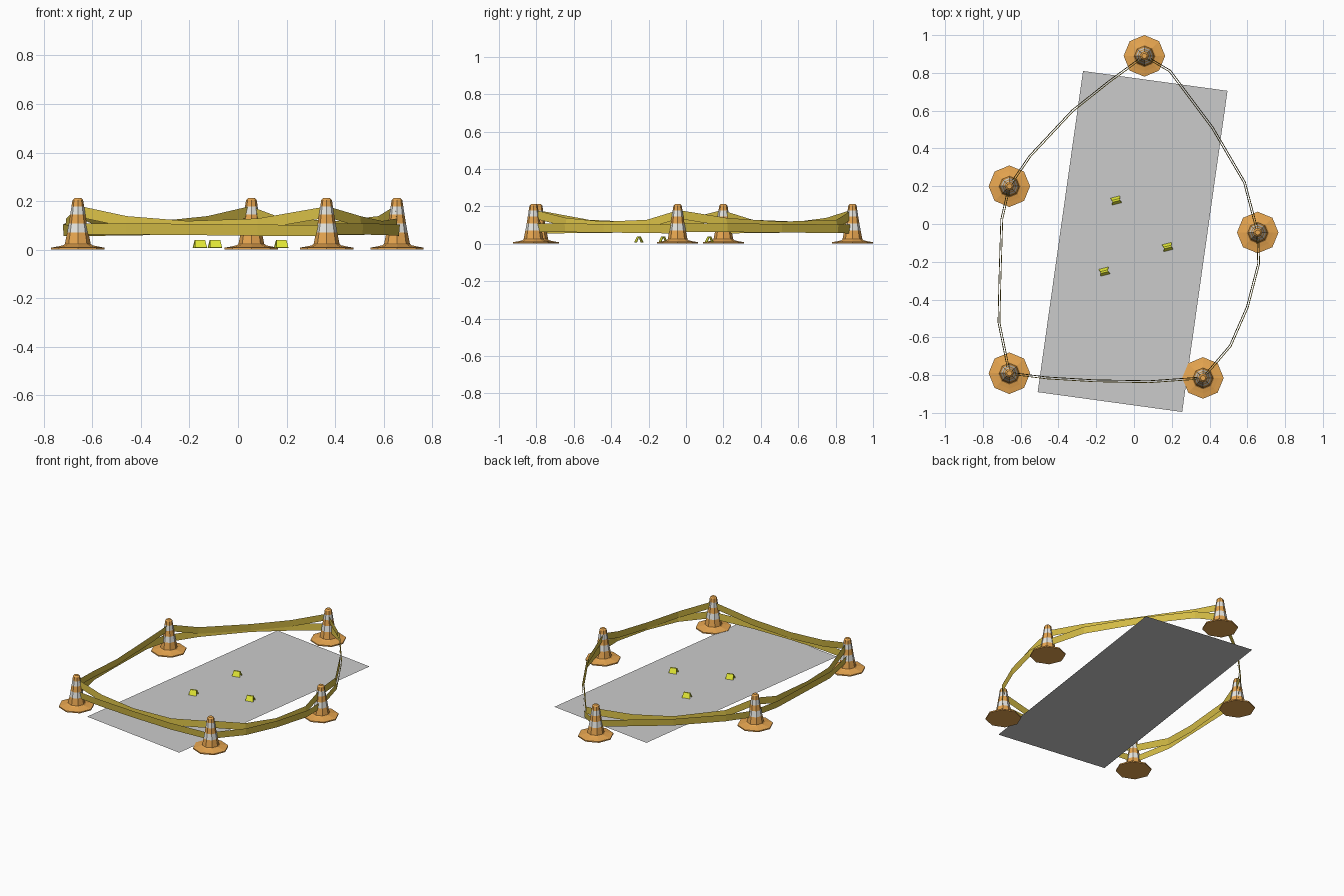
import bpy, bmesh, math
from mathutils import Vector, Matrix

if "Cube" in bpy.data.objects:
    bpy.data.objects.remove(bpy.data.objects["Cube"])


def material(name, rgb):
    m = bpy.data.materials.new(name)
    m.diffuse_color = (*rgb, 1)
    m.use_nodes = True
    m.node_tree.nodes["Principled BSDF"].inputs["Base Color"].default_value = m.diffuse_color
    return m


ORANGE = material("orange", (0.80, 0.38, 0.08))
WHITE = material("white", (0.80, 0.80, 0.76))
TAPE = material("tape_yellow", (0.66, 0.50, 0.06))
YELLOW = material("marker_yellow", (0.82, 0.86, 0.04))


def finish(name, bm, mats=()):
    me = bpy.data.meshes.new(name)
    bm.to_mesh(me)
    bm.free()
    for m in mats:
        me.materials.append(m)
    ob = bpy.data.objects.new(name, me)
    bpy.context.collection.objects.link(ob)
    return ob


# Traffic cone: eight-sided lathe (radius, height, material of the band above)
PROFILE = [(0.110, 0.0, 0), (0.110, 0.008, 0), (0.082, 0.013, 0), (0.060, 0.018, 0),
           (0.053, 0.024, 0), (0.044, 0.070, 1), (0.037, 0.108, 0),
           (0.031, 0.145, 1), (0.026, 0.178, 0), (0.022, 0.204, 0), (0.014, 0.212, 0)]


def cone(name, x, y):
    bm = bmesh.new()
    rings = []
    for r, z, _ in PROFILE:
        rings.append([bm.verts.new((x + r * math.cos(i * math.pi / 4),
                                    y + r * math.sin(i * math.pi / 4), z)) for i in range(8)])
    for k in range(len(rings) - 1):
        a, b = rings[k], rings[k + 1]
        for i in range(8):
            j = (i + 1) % 8
            f = bm.faces.new((a[i], a[j], b[j], b[i]))
            f.material_index = PROFILE[k][2]
    bm.faces.new(rings[0][::-1])
    bm.faces.new(rings[-1])
    finish(name, bm, (ORANGE, WHITE))


# Tape: vertical strip, points are (x, y, z centre)
def ribbon(name, pts, width, offset, tilt):
    bm = bmesh.new()
    prev = None
    for i, p in enumerate(pts):
        a, b = Vector(pts[max(i - 1, 0)]), Vector(pts[min(i + 1, len(pts) - 1)])
        d = b - a
        out = Vector((-d.y, d.x, 0)).normalized()
        c = Vector(p) + out * offset
        half = Vector((0, 0, width / 2)) + out * tilt
        pair = (bm.verts.new(c - half), bm.verts.new(c + half))
        if prev:
            bm.faces.new((prev[0], pair[0], pair[1], prev[1]))
        prev = pair
    finish(name, bm, (TAPE,))


# Cones in ring order, each followed by the tape's path to the next cone
SPANS = [((-0.66, 0.20), [(-0.70, 0.025), (-0.71, -0.30), (-0.715, -0.52)]),
         ((-0.66, -0.79), [(-0.46, -0.815), (-0.21, -0.83), (0.08, -0.835)]),
         ((0.365, -0.815), [(0.51, -0.645), (0.60, -0.44), (0.66, -0.21)]),
         ((0.655, -0.045), [(0.585, 0.22), (0.415, 0.51), (0.19, 0.81)]),
         ((0.055, 0.89), [(-0.13, 0.755), (-0.325, 0.60), (-0.55, 0.36)])]
UPPER = (0.158, 0.115, 0.095, 0.105, 0.155)
LOWER = (0.085, 0.085, 0.083, 0.080, 0.078)
for n, (start, mid) in enumerate(SPANS):
    cone(f"traffic_cone_{n + 1}", *start)
    path = [start, *mid, SPANS[(n + 1) % 5][0]]
    ribbon(f"upper_tape_{n + 1}", [(x, y, z) for (x, y), z in zip(path, UPPER)], 0.046, 0.005, 0.002)
    ribbon(f"lower_tape_{n + 1}", [(x, y, z) for (x, y), z in zip(path, LOWER)], 0.046, -0.005, -0.002)

# Ground sheet
bm = bmesh.new()
bm.faces.new([bm.verts.new((x, y, 0.006)) for x, y in
              ((-0.51, -0.89), (0.255, -0.995), (0.495, 0.705), (-0.27, 0.81))])
finish("ground_sheet", bm)


# Folded tent markers: two leaning panels joined by a narrow flat top
def marker(name, x, y):
    bm = bmesh.new()
    rows = [[bm.verts.new((sx * hx, v, z)) for sx in (-1, 1)]
            for hx, v, z in ((0.026, -0.019, 0.0), (0.021, -0.005, 0.032),
                             (0.021, 0.005, 0.032), (0.026, 0.019, 0.0))]
    for a, b in zip(rows, rows[1:]):
        bm.faces.new((a[0], a[1], b[1], b[0]))
    bm.transform(Matrix.Translation((x, y, 0.008)) @ Matrix.Rotation(math.radians(14), 4, 'Z'))
    ob = finish(name, bm, (YELLOW,))
    mod = ob.modifiers.new("thickness", 'SOLIDIFY')
    mod.thickness = 0.003


for n, (x, y) in enumerate(((-0.095, 0.125), (0.178, -0.122), (-0.157, -0.252))):
    marker(f"tent_marker_{n + 1}", x, y)
